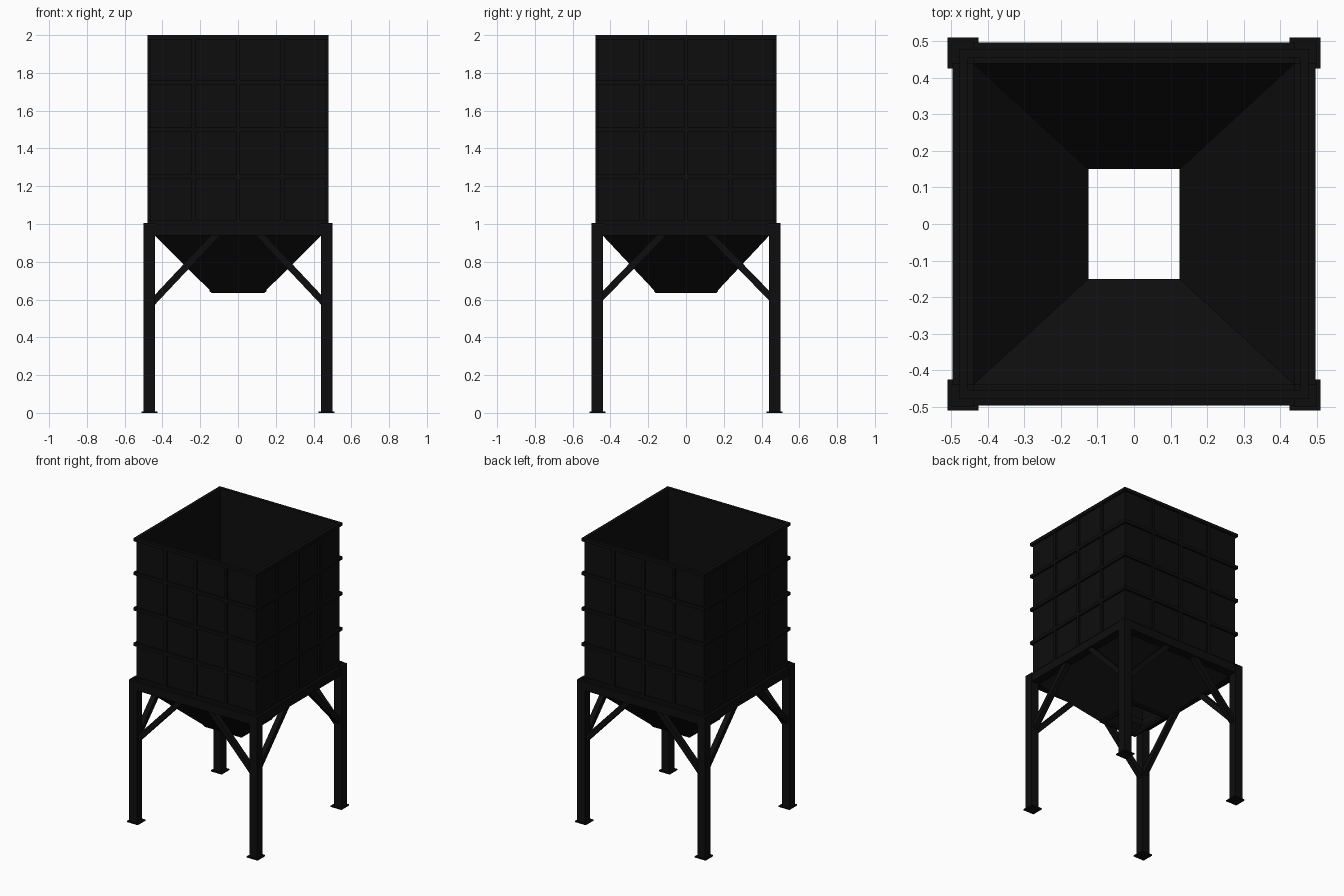
import bpy, bmesh, math
from mathutils import Vector, Matrix

if "Cube" in bpy.data.objects:
    bpy.data.objects.remove(bpy.data.objects["Cube"], do_unlink=True)

# One dark painted steel
steel = bpy.data.materials.new("black steel")
steel.use_nodes = True
COL = (0.0042, 0.0042, 0.0042, 1)
steel.diffuse_color = COL
steel.node_tree.nodes["Principled BSDF"].inputs["Base Color"].default_value = COL


def finish(name, bm):
    bmesh.ops.recalc_face_normals(bm, faces=bm.faces)
    me = bpy.data.meshes.new(name)
    bm.to_mesh(me)
    bm.free()
    me.materials.append(steel)
    ob = bpy.data.objects.new(name, me)
    bpy.context.collection.objects.link(ob)
    return ob


def box(name, lo, hi):
    bm = bmesh.new()
    lo, hi = Vector(lo), Vector(hi)
    bmesh.ops.create_cube(bm, size=1, matrix=Matrix.Translation((lo + hi) / 2)
                          @ Matrix.Diagonal((*(hi - lo), 1)))
    return finish(name, bm)


def square_shell(name, rings, closed=True):
    """Skin rectangular rings (half_x, half_y, z); closed joins last to first."""
    bm = bmesh.new()
    loops = [[bm.verts.new((sx * x, sy * y, z)) for sx, sy in ((-1, -1), (1, -1), (1, 1), (-1, 1))]
             for x, y, z in rings]
    for i in range(len(loops) if closed else len(loops) - 1):
        a, b = loops[i], loops[(i + 1) % len(loops)]
        for k in range(4):
            bm.faces.new((a[k], a[(k + 1) % 4], b[(k + 1) % 4], b[k]))
    return finish(name, bm)


def frame(name, inner, outer, z0, z1):
    return square_shell(name, [(inner, inner, z0), (outer, outer, z0),
                               (outer, outer, z1), (inner, inner, z1)])


def beam(name, a, b, w, side):
    """Square bar from a to b, with one face square to the side axis."""
    a, b = Vector(a), Vector(b)
    d = (b - a).normalized()
    s = Vector(side)
    rot = Matrix((s, d.cross(s), d)).transposed().to_4x4()
    bm = bmesh.new()
    bmesh.ops.create_cube(bm, size=1, matrix=Matrix.Translation((a + b) / 2) @ rot
                          @ Matrix.Diagonal((w, w, (b - a).length, 1)))
    return finish(name, bm)


# Open-topped bin walls, rim and horizontal bands
WALL, RIB = 0.465, 0.479
frame("bin_walls", 0.455, WALL, 1.0, 2.0)
frame("top_rim", 0.455, RIB, 1.978, 2.0)
for i, z in enumerate((1.25, 1.5, 1.75)):
    frame(f"wall_band_{i + 1}", WALL - 0.003, RIB, z - 0.011, z + 0.011)
frame("bin_base_band", WALL - 0.003, RIB, 1.0, 1.02)

# Vertical stiffeners on all four walls
for i, t in enumerate((-0.235, 0, 0.235)):
    for s, tag in ((-1, "a"), (1, "b")):
        p, q = sorted((s * (WALL - 0.003), s * (RIB - 0.001)))
        box(f"front_back_rib_{i}{tag}", (t - 0.011, p, 1.0), (t + 0.011, q, 1.985))
        box(f"side_rib_{i}{tag}", (p, t - 0.011, 1.0), (q, t + 0.011, 1.985))

# Perimeter support frame
frame("support_frame", 0.44, 0.497, 0.94, 1.0)

# Tapered hopper with open outlet and a small collar
square_shell("hopper", [(0.44, 0.44, 0.955), (0.44, 0.44, 0.938), (0.15, 0.17, 0.65),
                        (0.15, 0.17, 0.643), (0.138, 0.16, 0.635),
                        (0.125, 0.15, 0.635), (0.125, 0.15, 0.65)])

# Legs, base plates and knee braces at each corner
for sx in (-1, 1):
    for sy in (-1, 1):
        tag = ("left" if sx > 0 else "right") + ("_front" if sy < 0 else "_back")
        x0, x1 = sorted((sx * 0.44, sx * 0.50))
        y0, y1 = sorted((sy * 0.44, sy * 0.50))
        box(f"leg_{tag}", (x0, y0, 0.005), (x1, y1, 1.005))
        x0, x1 = sorted((sx * 0.425, sx * 0.51))
        y0, y1 = sorted((sy * 0.425, sy * 0.51))
        box(f"base_plate_{tag}", (x0, y0, 0), (x1, y1, 0.008))
        beam(f"brace_x_{tag}", (sx * 0.455, sy * 0.465, 0.583),
             (sx * 0.105, sy * 0.465, 0.955), 0.036, (0, 1, 0))
        beam(f"brace_y_{tag}", (sx * 0.465, sy * 0.455, 0.605),
             (sx * 0.465, sy * 0.115, 0.955), 0.036, (1, 0, 0))
